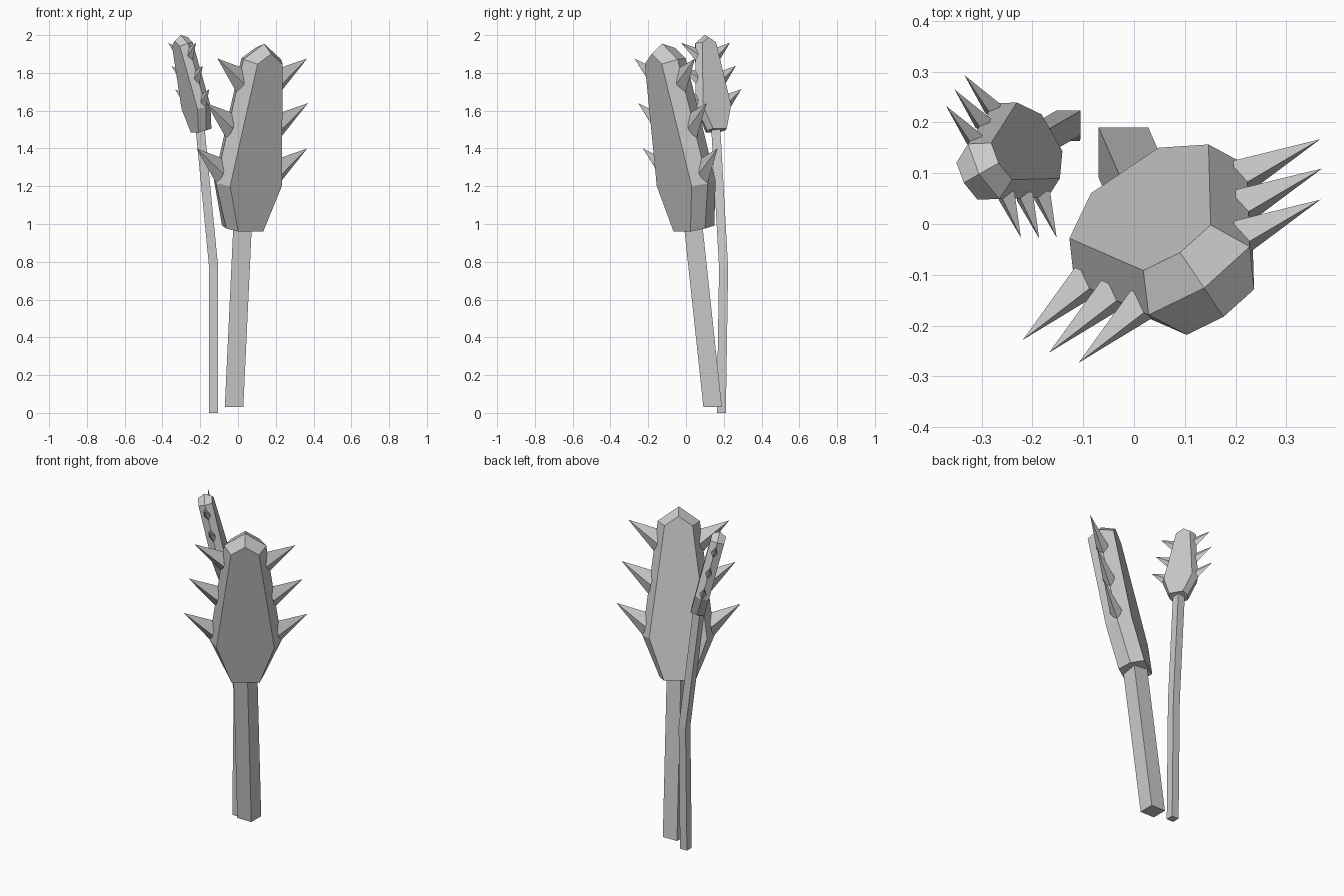
import bpy, bmesh
from math import sin, cos, radians
from mathutils import Matrix, Vector

old = bpy.data.objects.get("Cube")
if old:
    bpy.data.objects.remove(old, do_unlink=True)

grey = bpy.data.materials.new("plain_grey")
grey.use_nodes = True
grey.diffuse_color = (0.6, 0.6, 0.6, 1)
grey.node_tree.nodes["Principled BSDF"].inputs["Base Color"].default_value = (0.6, 0.6, 0.6, 1)


def finish(bm, name, matrix=None):
    """Turn a bmesh into a flat-shaded grey object."""
    if matrix:
        bm.transform(matrix)
    bmesh.ops.recalc_face_normals(bm, faces=bm.faces)
    mesh = bpy.data.meshes.new(name)
    bm.to_mesh(mesh)
    bm.free()
    mesh.materials.append(grey)
    obj = bpy.data.objects.new(name, mesh)
    bpy.context.collection.objects.link(obj)
    return obj


def frame(peak, heading, tilt, size):
    """Local x = width, y = lean direction, z = pod axis, origin at the peak."""
    flat = Vector((cos(radians(heading)), sin(radians(heading)), 0))
    up = Vector((0, 0, 1))
    t = radians(tilt)
    axis = up * cos(t) + flat * sin(t)
    normal = flat * cos(t) - up * sin(t)
    width = normal.cross(axis)
    rot = Matrix((width, normal, axis)).transposed().to_4x4()
    return Matrix.Translation(peak) @ rot @ Matrix.Scale(size, 4)


def ring(bm, y, half):
    """Closed outline mirrored from its right half, peak first."""
    right = half[1:]
    outline = half + [(-x, z) for x, z in reversed(right)]
    return [bm.verts.new((x, y, z)) for x, z in outline]


def skin(bm, rings):
    """Join consecutive rings and cap both ends."""
    for a, b in zip(rings, rings[1:]):
        for i in range(len(a)):
            j = (i + 1) % len(a)
            bm.faces.new((a[i], a[j], b[j], b[i]))
    bm.faces.new(rings[0])
    bm.faces.new(rings[-1])


# Half outlines of the pod: peak, shoulder, widest point, base
FACE = [(0, -0.04), (0.08, -0.095), (0.165, -0.755), (0.08, -1.0)]
RIDGE = [(0, 0), (0.12, -0.085), (0.205, -0.755), (0.105, -1.0)]
DEPTH = 0.078


def pod(name, matrix):
    bm = bmesh.new()
    skin(bm, [ring(bm, -DEPTH, FACE), ring(bm, 0, RIDGE), ring(bm, DEPTH, FACE)])
    finish(bm, name + "_pod", matrix)

    # Three upswept thorns along each side ridge
    bm = bmesh.new()
    for side in (-1, 1):
        for tip_x, tip_z in ((0.353, -0.567), (0.324, -0.322), (0.287, -0.08)):
            x, z = tip_x - 0.165, tip_z - 0.13
            base = [bm.verts.new((side * (x + dx), dy, z + dz))
                    for dx, dy, dz in ((-0.03, 0, 0.07), (0, 0.035, 0),
                                       (0.005, 0, -0.07), (0, -0.035, 0))]
            tip = bm.verts.new((side * tip_x, 0, tip_z))
            bm.faces.new(base)
            for i in range(4):
                bm.faces.new((base[i], base[(i + 1) % 4], tip))
    finish(bm, name + "_thorns", matrix)


def stem(name, path, half):
    """Square stem with level sections following a path."""
    bm = bmesh.new()
    corners = ((-1, -1), (1, -1), (1, 1), (-1, 1))
    skin(bm, [[bm.verts.new((x + half * i, y + half * j, z)) for i, j in corners]
              for x, y, z in path])
    finish(bm, name + "_stem")


pod("large", frame((0.138, -0.126, 1.955), -56, 11.7, 1))
stem("large", [(-0.021, 0.141, 0.03), (0.027, 0.032, 1.05)], 0.049)

pod("small", frame((-0.305, 0.098, 2.0), 209.6, 14, 0.52))
stem("small", [(-0.13, 0.187, 0), (-0.129, 0.199, 0.77), (-0.202, 0.157, 1.52)], 0.024)
